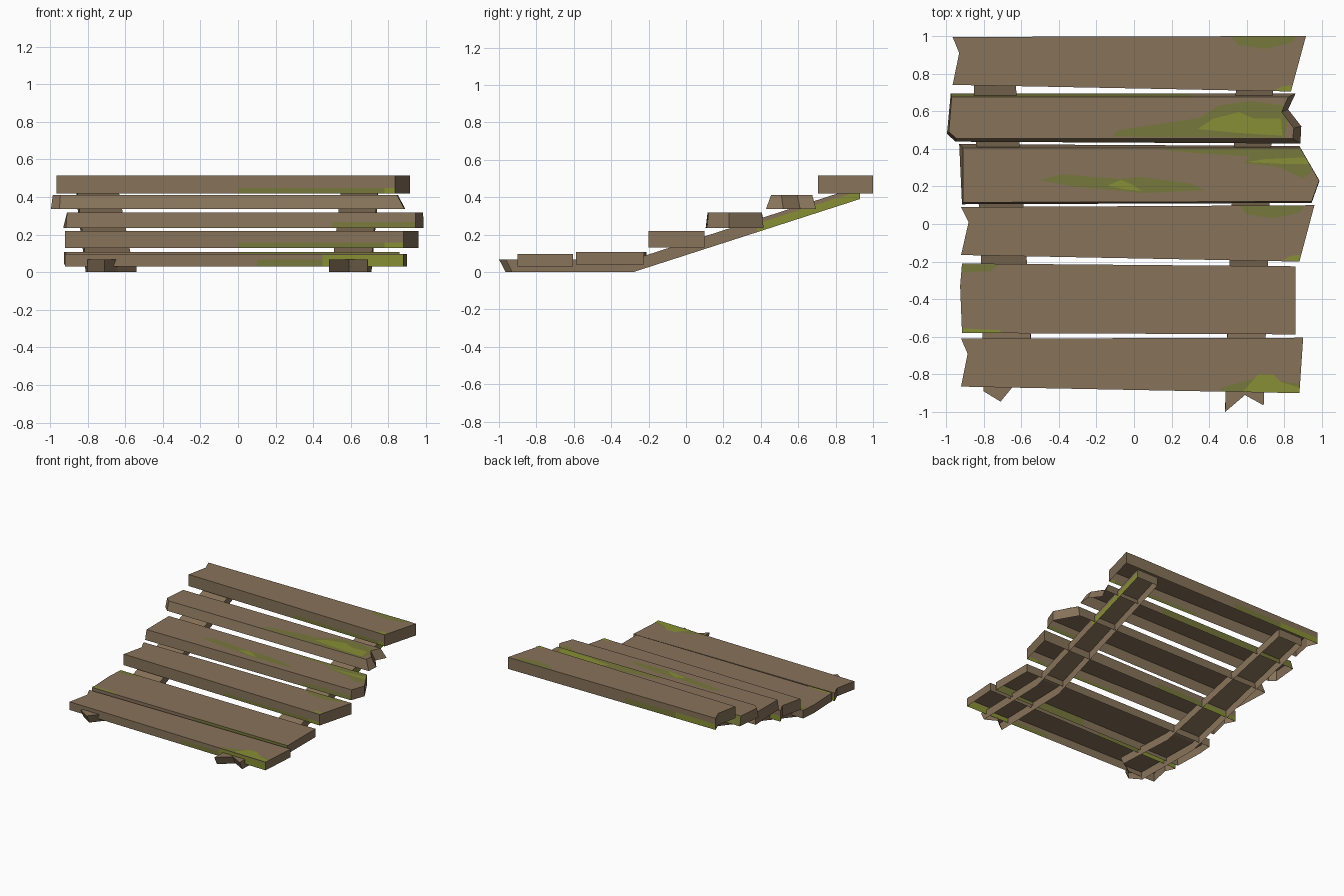
import bpy, bmesh
from mathutils import Vector

if "Cube" in bpy.data.objects:
    bpy.data.objects.remove(bpy.data.objects["Cube"])


def material(name, rgb):
    m = bpy.data.materials.new(name)
    m.diffuse_color = (*rgb, 1)
    m.use_nodes = True
    m.node_tree.nodes["Principled BSDF"].inputs["Base Color"].default_value = m.diffuse_color
    return m


MATS = [material("weathered brown wood", (0.242, 0.171, 0.102)),
        material("olive moss", (0.185, 0.188, 0.045)),
        material("bright moss", (0.242, 0.275, 0.035))]
OLIVE, BRIGHT = 1, 2


def finish(name, bm):
    me = bpy.data.meshes.new(name)
    bm.to_mesh(me)
    bm.free()
    for m in MATS:
        me.materials.append(m)
    bpy.context.collection.objects.link(bpy.data.objects.new(name, me))


def ccw(pts):
    area = sum(a[0] * b[1] - b[0] * a[1] for a, b in zip(pts, pts[1:] + pts[:1]))
    return pts if area > 0 else pts[::-1]


def walls(bm, low, top):
    n = len(top)
    for i in range(n):
        j = (i + 1) % n
        bm.faces.new((low[i], low[j], top[j], top[i]))


def moss_wall(bm, facing, planes, mat):
    """Cut the walls that face one way and colour the part in front of all planes."""
    facing = Vector(facing)
    pick = lambda: [f for f in bm.faces if f.normal.dot(facing) > 0.8]
    bm.normal_update()
    for co, no in planes:
        faces = pick()
        geom = set(faces)
        for f in faces:
            geom.update(f.edges)
            geom.update(f.verts)
        bmesh.ops.bisect_plane(bm, geom=list(geom), dist=1e-5, plane_co=co, plane_no=no)
        bm.normal_update()
    for f in pick():
        c = f.calc_center_median()
        if all((c - Vector(co)).dot(Vector(no)) > 0 for co, no in planes):
            f.material_index = mat


def plank(name, top, z0, z1, low=None, front=(), back=()):
    """Hollow board, open underneath. front/back: (x limit, side, height share, moss)."""
    bm = bmesh.new()
    lo = [bm.verts.new((x, y, z0)) for x, y in ccw(low or top)]
    hi = [bm.verts.new((x, y, z1)) for x, y in ccw(top)]
    bm.faces.new(hi)
    walls(bm, lo, hi)
    for facing, specs in (((0, -1, 0), front), ((0, 1, 0), back)):
        for x, side, share, mat in specs:
            z = z0 + (z1 - z0) * share
            moss_wall(bm, facing, [((x, 0, 0), (side, 0, 0)), ((0, 0, z), (0, 0, -1))], mat)
    finish(name, bm)


def patch(name, z, mat, pts):
    """Flat moss patch lying on a board."""
    bm = bmesh.new()
    lift = 0.002 * mat
    f = bm.faces.new([bm.verts.new((x, y, z + lift)) for x, y in ccw(pts)])
    f.material_index = mat
    finish(name, bm)


BEND, END, SLOPE = -0.28, 0.93, 0.39 / 1.21


def beam(name, tip, mid, end, mossy):
    """Bent support rail with a splintered front end, open underneath."""
    pts = tip + [(mid[1], BEND), (end[1], END), (end[0], END), (mid[0], BEND)]
    zb = lambda y: max(0, (y - BEND) * SLOPE)
    bm = bmesh.new()
    lo = [bm.verts.new((x, y + (0.035 if i < len(tip) else 0), zb(y)))
          for i, (x, y) in enumerate(pts)]
    hi = [bm.verts.new((x, y, zb(y) + 0.068)) for x, y in pts]
    n = len(tip)
    bm.faces.new(hi[:n] + [hi[n], hi[n + 3]])
    bm.faces.new((hi[n + 3], hi[n], hi[n + 1], hi[n + 2]))
    walls(bm, lo, hi)
    if mossy:
        moss_wall(bm, (1, 0, 0), [((0, 0.38, 0), (0, 1, 0)),
                                  ((0, BEND, 0.045), (0, SLOPE, -1))], BRIGHT)
    finish(name, bm)


# support rails
beam("left_rail", [(-0.80, -0.89), (-0.71, -0.945), (-0.64, -0.86), (-0.54, -0.80)],
     (-0.81, -0.565), (-0.86, -0.64), False)
beam("right_rail", [(0.485, -1.0), (0.59, -0.91), (0.69, -0.965)],
     (0.505, 0.71), (0.55, 0.745), True)

# boards, front to back
notched_front = [(0.1, 1, 0.55, OLIVE), (0.45, 1, 0.9, BRIGHT)]
wet_front = [(0.0, 1, 0.3, OLIVE), (0.78, 1, 0.3, BRIGHT)]
wet_back = [(-0.15, -1, 0.5, OLIVE), (-0.6, -1, 0.5, BRIGHT)]
plank("board_1", [(-0.92, -0.61), (0.90, -0.605), (0.88, -0.90), (-0.92, -0.865), (-0.885, -0.69)],
      0.03, 0.097, front=notched_front, back=wet_back)
plank("board_2", [(-0.915, -0.21), (0.86, -0.225), (0.86, -0.587), (-0.915, -0.58), (-0.925, -0.33)],
      0.04, 0.107, front=[(0.0, 1, 1.1, OLIVE)])
plank("board_3", [(-0.92, 0.09), (0.96, 0.10), (0.88, -0.20), (-0.92, -0.165), (-0.88, 0.01)],
      0.13, 0.22, front=wet_front, back=wet_back)
plank("board_4", [(-0.91, 0.405), (0.885, 0.405), (0.985, 0.23), (0.945, 0.12), (-0.91, 0.115)],
      0.235, 0.317, low=[(-0.93, 0.425), (0.88, 0.415), (0.987, 0.23), (0.945, 0.112), (-0.915, 0.105)],
      front=[(0.5, 1, 0.4, OLIVE)])
plank("board_5", [(-0.97, 0.675), (0.82, 0.675), (0.785, 0.595), (0.85, 0.51), (0.845, 0.455),
                  (-0.945, 0.455), (-0.985, 0.49)], 0.337, 0.412,
      low=[(-0.975, 0.695), (0.86, 0.695), (0.82, 0.61), (0.89, 0.52), (0.885, 0.428),
           (-0.95, 0.438), (-0.995, 0.48)], back=[(0.3, -1, 1.1, OLIVE)])
plank("board_6", [(-0.965, 0.995), (0.915, 1.0), (0.835, 0.705), (-0.965, 0.74), (-0.93, 0.91)],
      0.42, 0.515, front=wet_front, back=wet_back)

# moss on the board tops
patch("moss_1_dark", 0.097, OLIVE, [(0.46, -0.875), (0.50, -0.86), (0.65, -0.82), (0.80, -0.84),
                                    (0.883, -0.85), (0.88, -0.898), (0.46, -0.89)])
patch("moss_1_light", 0.097, BRIGHT, [(0.60, -0.87), (0.66, -0.80), (0.74, -0.80), (0.78, -0.84),
                                      (0.88, -0.87), (0.88, -0.898), (0.58, -0.893)])
patch("moss_2_back", 0.107, OLIVE, [(-0.915, -0.215), (-0.72, -0.215), (-0.76, -0.25), (-0.918, -0.26)])
patch("moss_2_front", 0.107, BRIGHT, [(-0.915, -0.58), (-0.70, -0.58), (-0.72, -0.565), (-0.915, -0.555)])
for n, z, dx, dy in ((3, 0.22, 0, 0), (6, 0.515, -0.045, 0.902)):
    patch(f"moss_{n}_back", z, OLIVE, [(x + dx, y + dy) for x, y in (
        (0.56, 0.095), (0.60, 0.05), (0.74, 0.03), (0.88, 0.06), (0.91, 0.097))])
    patch(f"moss_{n}_corner", z, BRIGHT, [(x + dx, y + dy) for x, y in (
        (0.79, -0.19), (0.84, -0.168), (0.888, -0.165), (0.878, -0.196))])
patch("moss_4_middle", 0.317, OLIVE, [(-0.50, 0.235), (-0.38, 0.265), (-0.08, 0.24), (0.05, 0.25),
                                      (0.30, 0.215), (0.38, 0.18), (0.05, 0.165), (-0.33, 0.20)])
patch("moss_4_spot", 0.317, BRIGHT, [(-0.14, 0.205), (-0.07, 0.235), (0.0, 0.205), (0.04, 0.175), (-0.05, 0.185)])
patch("moss_4_right", 0.317, OLIVE, [(0.10, 0.40), (0.885, 0.403), (0.95, 0.285), (0.90, 0.24),
                                     (0.78, 0.30), (0.58, 0.325), (0.62, 0.36), (0.35, 0.375)])
patch("moss_4_light", 0.317, BRIGHT, [(0.60, 0.33), (0.70, 0.345), (0.91, 0.355), (0.93, 0.32), (0.78, 0.32)])
patch("moss_5_dark", 0.412, OLIVE, [(-0.12, 0.465), (-0.08, 0.50), (0.12, 0.53), (0.35, 0.565), (0.45, 0.63),
                                    (0.62, 0.655), (0.80, 0.63), (0.786, 0.595), (0.82, 0.55), (0.80, 0.46)])
patch("moss_5_light", 0.412, BRIGHT, [(0.34, 0.505), (0.42, 0.56), (0.56, 0.595), (0.64, 0.56),
                                      (0.78, 0.56), (0.79, 0.47), (0.55, 0.485)])
